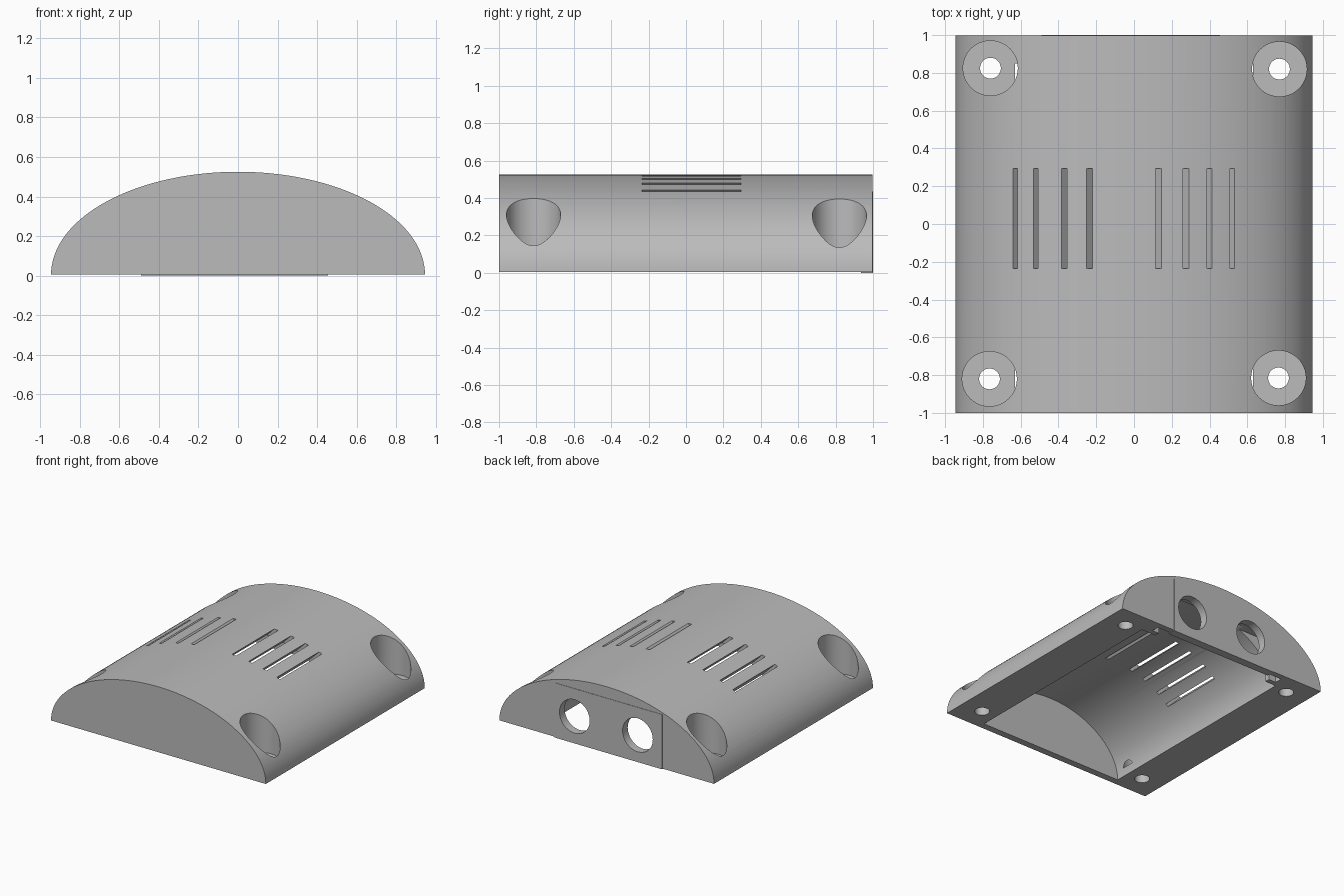
import bpy, bmesh, math
from mathutils import Matrix

if "Cube" in bpy.data.objects:
    bpy.data.objects.remove(bpy.data.objects["Cube"])

BASE = 0.005
grey = bpy.data.materials.new("grey plastic")
grey.diffuse_color = (0.5, 0.5, 0.5, 1)
grey.use_nodes = True
grey.node_tree.nodes["Principled BSDF"].inputs["Base Color"].default_value = grey.diffuse_color


def add_object(name, bm):
    bmesh.ops.recalc_face_normals(bm, faces=bm.faces)
    mesh = bpy.data.meshes.new(name)
    bm.to_mesh(mesh)
    bm.free()
    mesh.materials.append(grey)
    ob = bpy.data.objects.new(name, mesh)
    bpy.context.collection.objects.link(ob)
    return ob


def arch(name, a, h, y0, y1, z0, skirt=0.0, n=72):
    """Half-ellipse extruded along y, optionally lengthened below its base."""
    pts = [(a * math.cos(math.pi * i / n), z0 + h * math.sin(math.pi * i / n)) for i in range(n + 1)]
    if skirt:
        pts += [(-a, z0 - skirt), (a, z0 - skirt)]
    bm = bmesh.new()
    face = bm.faces.new([bm.verts.new((x, y0, z)) for x, z in pts])
    new = bmesh.ops.extrude_face_region(bm, geom=[face])["geom"]
    bmesh.ops.translate(bm, vec=(0, y1 - y0, 0), verts=[v for v in new if isinstance(v, bmesh.types.BMVert)])
    return add_object(name, bm)


def box(name, x0, x1, y0, y1, z0, z1):
    bm = bmesh.new()
    bmesh.ops.create_cube(bm, size=1)
    bmesh.ops.scale(bm, vec=(x1 - x0, y1 - y0, z1 - z0), verts=bm.verts)
    bmesh.ops.translate(bm, vec=((x0 + x1) / 2, (y0 + y1) / 2, (z0 + z1) / 2), verts=bm.verts)
    return add_object(name, bm)


def cylinder(name, r, depth, centre, along_y=False):
    bm = bmesh.new()
    bmesh.ops.create_cone(bm, cap_ends=True, segments=48, radius1=r, radius2=r, depth=depth)
    if along_y:
        bmesh.ops.rotate(bm, matrix=Matrix.Rotation(math.pi / 2, 3, 'X'), verts=bm.verts)
    bmesh.ops.translate(bm, vec=centre, verts=bm.verts)
    return add_object(name, bm)


def cut(target, cutter):
    mod = target.modifiers.new(cutter.name, 'BOOLEAN')
    mod.operation, mod.solver, mod.object = 'DIFFERENCE', 'EXACT', cutter
    bpy.context.view_layer.objects.active = target
    bpy.ops.object.modifier_apply(modifier=mod.name)
    bpy.data.objects.remove(cutter)


# Domed cover with a hollow underside
cover = arch("cover", 0.945, 0.52, -1.0, 0.997, BASE)
cut(cover, arch("cavity", 0.637, 0.45, -0.945, 0.85, BASE, skirt=0.1))

# Rear opening: inner lip, panel groove, outer frame
cut(cover, box("lip_cut", -0.54, 0.51, 0.80, 0.90, -0.1, 0.39))
cut(cover, box("groove_cut", -0.605, 0.57, 0.89, 0.95, -0.1, 0.385))
cut(cover, box("frame_cut", -0.49, 0.455, 0.93, 1.1, -0.1, 0.435))

# Counterbored screw holes in the corners
for x, y in ((-0.76, 0.825), (0.77, 0.82), (-0.765, -0.82), (0.765, -0.815)):
    cut(cover, cylinder("counterbore", 0.145, 0.8, (x, y, 0.47)))
    cut(cover, cylinder("screw_hole", 0.055, 0.6, (x, y, 0.1)))

# Slanted vent slots
for x in (-0.63, -0.52, -0.37, -0.235, 0.13, 0.275, 0.40, 0.52):
    side = math.copysign(1, x)
    z = BASE + 0.52 * math.sqrt(1 - (x / 0.945) ** 2)
    slot = box("vent_slot", -0.0125, 0.0125, -0.235, 0.295, -0.26, 0.1)
    slot.data.transform(Matrix.Translation((x, 0, z)) @ Matrix.Rotation(side * math.radians(45), 4, 'Y'))
    cut(cover, slot)

# Rear panel with two round ports
panel = box("rear_panel", -0.49, 0.455, 0.935, 1.0, 0.0, 0.435)
for x in (0.28, -0.275):
    cut(panel, cylinder("port", 0.133, 0.4, (x, 0.97, 0.215), along_y=True))

for ob in (cover, panel):
    bpy.ops.object.select_all(action='DESELECT')
    ob.select_set(True)
    bpy.context.view_layer.objects.active = ob
    bpy.ops.object.shade_smooth_by_angle(angle=math.radians(30))
